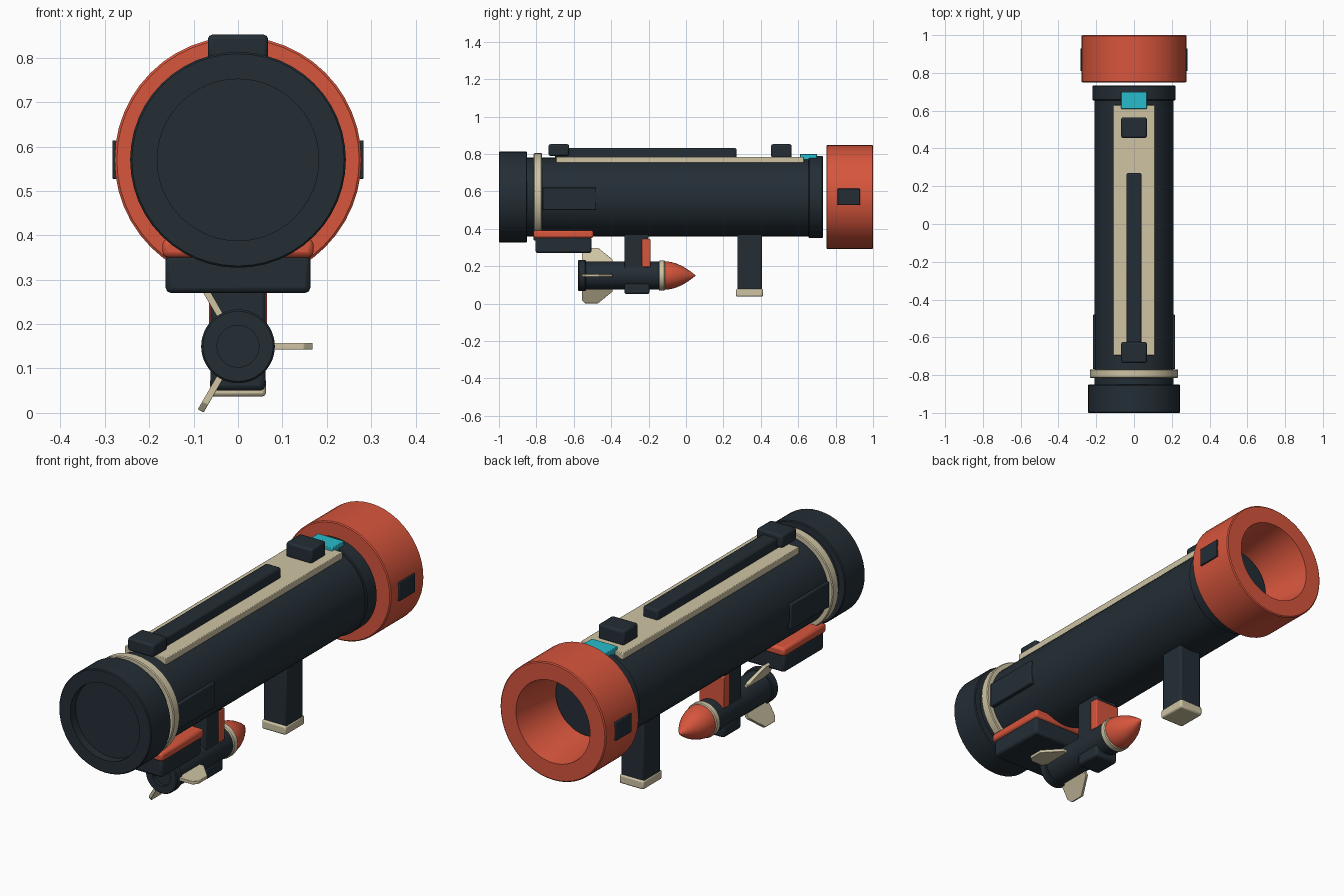
import bpy, bmesh, math
from mathutils import Vector, Matrix

if "Cube" in bpy.data.objects:
    bpy.data.objects.remove(bpy.data.objects["Cube"])


def material(name, rgb):
    m = bpy.data.materials.new(name)
    m.diffuse_color = (*rgb, 1.0)
    m.use_nodes = True
    m.node_tree.nodes["Principled BSDF"].inputs["Base Color"].default_value = m.diffuse_color
    return m


NAVY = material("dark navy", (0.017, 0.027, 0.036))
RED = material("coral red", (0.68, 0.092, 0.046))
CREAM = material("warm cream", (0.62, 0.55, 0.37))
TEAL = material("bright teal", (0.022, 0.50, 0.60))

TUBE_Z, ROCKET_Z = 0.57, 0.15


def finish(name, bm, mat, bevel=0.0):
    bmesh.ops.recalc_face_normals(bm, faces=bm.faces)
    mesh = bpy.data.meshes.new(name)
    bm.to_mesh(mesh)
    bm.free()
    mesh.materials.append(mat)
    ob = bpy.data.objects.new(name, mesh)
    bpy.context.collection.objects.link(ob)
    if bevel:
        b = ob.modifiers.new("soft edges", "BEVEL")
        b.width, b.segments, b.limit_method = bevel, 2, "ANGLE"
    bpy.ops.object.select_all(action="DESELECT")
    ob.select_set(True)
    bpy.context.view_layer.objects.active = ob
    bpy.ops.object.shade_smooth_by_angle(angle=math.radians(35))
    return ob


def box(name, x, y, z, mat, bevel=0.008):
    """Box from (min, max) ranges."""
    bm = bmesh.new()
    bmesh.ops.create_cube(bm, size=1)
    for v in bm.verts:
        v.co = Vector(r[0] + (c + 0.5) * (r[1] - r[0]) for c, r in zip(v.co, (x, y, z)))
    return finish(name, bm, mat, bevel)


def lathe(name, profile, z, mat, closed=False, seg=48):
    """Spin (y, radius) points around an axis parallel to y."""
    bm = bmesh.new()
    rings = []
    for y, r in profile:
        if r < 1e-5:
            rings.append([bm.verts.new((0, y, z))] * seg)
            continue
        rings.append([bm.verts.new((r * math.cos(2 * math.pi * i / seg), y,
                                    z + r * math.sin(2 * math.pi * i / seg)))
                      for i in range(seg)])
    pairs = list(zip(rings, rings[1:]))
    if closed:
        pairs.append((rings[-1], rings[0]))
    for a, b in pairs:
        for i in range(seg):
            j = (i + 1) % seg
            bm.faces.new(dict.fromkeys((a[i], a[j], b[j], b[i])))
    return finish(name, bm, mat)


def drum(name, y0, y1, r, z, mat, edge=0.004):
    """Solid disc with slightly softened rims."""
    return lathe(name, [(y0, 0), (y0, r - edge), (y0 + edge, r),
                        (y1 - edge, r), (y1, r - edge), (y1, 0)], z, mat)


# Main tube, muzzle cap with recess, bands
drum("main_tube", -0.87, 0.73, 0.21, TUBE_Z, NAVY)
lathe("muzzle_cap", [(-0.96, 0), (-0.96, 0.182), (-1.0, 0.182), (-1.0, 0.239),
                     (-0.996, 0.243), (-0.854, 0.243), (-0.85, 0.239), (-0.85, 0)], TUBE_Z, NAVY)
drum("front_band", -0.815, -0.77, 0.234, TUBE_Z, CREAM)
drum("rear_collar", 0.655, 0.732, 0.22, TUBE_Z, NAVY)

# Exhaust bell, open through its middle
lathe("exhaust_bell", [(0.75, 0.16), (0.75, 0.273), (0.754, 0.278), (0.996, 0.278),
                       (1.0, 0.273), (1.0, 0.195)], TUBE_Z, RED, closed=True)

# Top stripe, rail, sights and indicator
box("top_stripe", (-0.11, 0.11), (-0.695, 0.63), (0.753, 0.785), CREAM, 0.003)
box("top_rail", (-0.04, 0.04), (-0.70, 0.27), (0.77, 0.832), NAVY, 0.01)
box("front_sight", (-0.068, 0.068), (-0.735, -0.625), (0.79, 0.852), NAVY, 0.01)
box("rear_sight", (-0.068, 0.068), (0.455, 0.565), (0.78, 0.852), NAVY, 0.01)
box("indicator_plate", (-0.068, 0.068), (0.61, 0.70), (0.77, 0.80), TEAL, 0.003)

# Side panels and bell plates, mirrored
for s, side in ((-1, "left"), (1, "right")):
    box(side + "_side_panel", sorted((s * 0.18, s * 0.218)), (-0.768, -0.48), (0.50, 0.62), NAVY, 0.004)
    box(side + "_bell_plate", sorted((s * 0.255, s * 0.283)), (0.81, 0.93), (0.527, 0.614), NAVY, 0.003)

# Shoulder pad under the front
box("pad_trim", (-0.17, 0.17), (-0.815, -0.495), (0.35, 0.392), RED, 0.012)
box("shoulder_pad", (-0.163, 0.163), (-0.805, -0.505), (0.27, 0.357), NAVY, 0.012)

# Rear grip
box("rear_grip", (-0.06, 0.06), (0.275, 0.405), (0.07, 0.40), NAVY)
box("grip_foot", (-0.063, 0.063), (0.267, 0.412), (0.037, 0.08), CREAM)

# Pylon holding the small rocket
box("pylon", (-0.062, 0.062), (-0.33, -0.20), (0.16, 0.40), NAVY)
box("pylon_plate", (-0.065, 0.065), (-0.235, -0.19), (0.195, 0.345), RED, 0.004)
box("rocket_clamp", (-0.062, 0.062), (-0.33, -0.195), (0.05, 0.11), NAVY, 0.012)

# Rocket body, nozzle, ring and nose
drum("rocket_body", -0.55, -0.14, 0.075, ROCKET_Z, NAVY)
lathe("rocket_nozzle", [(-0.56, 0), (-0.56, 0.047), (-0.577, 0.047), (-0.577, 0.079),
                        (-0.573, 0.083), (-0.539, 0.083), (-0.535, 0.079), (-0.535, 0)], ROCKET_Z, NAVY)
drum("rocket_ring", -0.145, -0.113, 0.081, ROCKET_Z, CREAM)
nose = [(-0.115, 0)] + [(-0.115 + 0.167 * t, 0.076 * (1 - t ** 1.9))
                        for t in (0, 0.12, 0.25, 0.38, 0.5, 0.62, 0.74, 0.85, 0.94, 1)]
lathe("rocket_nose", nose, ROCKET_Z, RED)

# Three fins from one outline of (y, radius)
FIN = [(-0.557, 0.05), (-0.557, 0.148), (-0.54, 0.168), (-0.47, 0.168), (-0.392, 0.095), (-0.392, 0.05)]
for k in range(3):
    bm = bmesh.new()
    face = bm.faces.new([bm.verts.new((r, y, -0.0075)) for y, r in FIN])
    top = bmesh.ops.extrude_face_region(bm, geom=[face])["geom"]
    bmesh.ops.translate(bm, vec=(0, 0, 0.015),
                        verts=[g for g in top if isinstance(g, bmesh.types.BMVert)])
    bm.transform(Matrix.Translation((0, 0, ROCKET_Z)) @ Matrix.Rotation(-k * 2 * math.pi / 3, 4, "Y"))
    finish("rocket_fin_%d" % (k + 1), bm, CREAM, 0.002)
